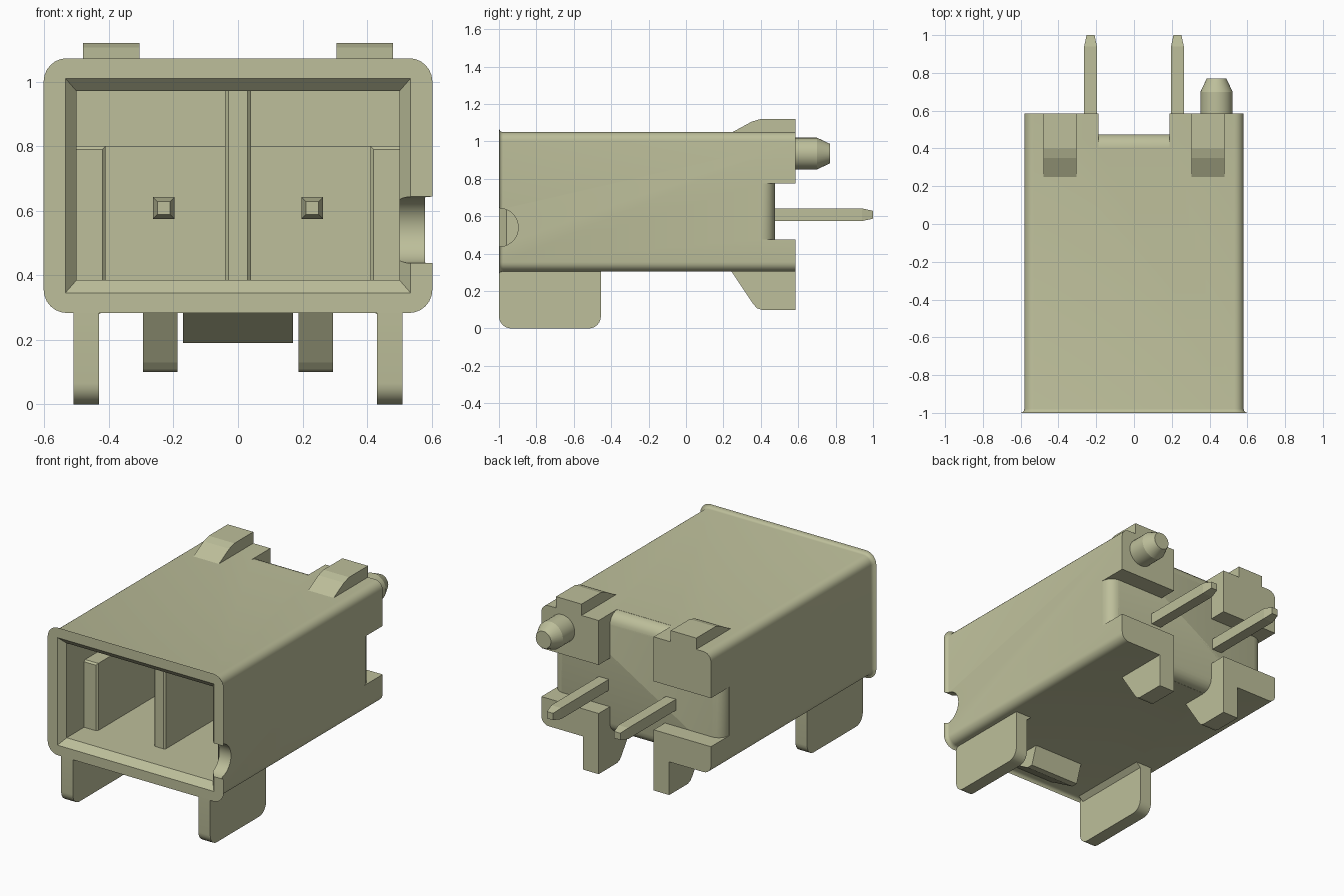
import bpy, bmesh, math
from mathutils import Matrix, Vector

old = bpy.data.objects.get("Cube")
if old:
    bpy.data.objects.remove(old, do_unlink=True)

COLOUR = (0.51, 0.52, 0.325, 1)
plastic = bpy.data.materials.new("beige plastic")
plastic.use_nodes = True
plastic.diffuse_color = COLOUR
plastic.node_tree.nodes["Principled BSDF"].inputs["Base Color"].default_value = COLOUR


def finish(name, bm):
    bmesh.ops.recalc_face_normals(bm, faces=bm.faces)
    mesh = bpy.data.meshes.new(name)
    bm.to_mesh(mesh)
    bm.free()
    mesh.materials.append(plastic)
    ob = bpy.data.objects.new(name, mesh)
    bpy.context.collection.objects.link(ob)
    return ob


def bevel(bm, test, width, segments):
    edges = [e for e in bm.edges if test(*[v.co for v in e.verts])]
    bmesh.ops.bevel(bm, geom=edges, offset=width, segments=segments,
                    affect='EDGES', profile=0.5)


def loft(rings):
    """Rectangles (y, x0, x1, z0, z1) joined along y."""
    bm = bmesh.new()
    loops = [[bm.verts.new(p) for p in
              ((x0, y, z0), (x1, y, z0), (x1, y, z1), (x0, y, z1))]
             for y, x0, x1, z0, z1 in rings]
    for a, b in zip(loops, loops[1:]):
        for i in range(4):
            j = (i + 1) % 4
            bm.faces.new((a[i], a[j], b[j], b[i]))
    bm.faces.new(loops[0])
    bm.faces.new(loops[-1])
    return bm


def box(x0, x1, y0, y1, z0, z1):
    return loft([(y0, x0, x1, z0, z1), (y1, x0, x1, z0, z1)])


def extrude_x(points, x0, x1):
    """Side profile of (y, z) points extruded across x."""
    bm = bmesh.new()
    face = bm.faces.new([bm.verts.new((x0, y, z)) for y, z in points])
    out = bmesh.ops.extrude_face_region(bm, geom=[face])["geom"]
    bmesh.ops.translate(bm, vec=(x1 - x0, 0, 0),
                        verts=[v for v in out if isinstance(v, bmesh.types.BMVert)])
    return bm


def cut(target, bm):
    cutter = finish("cutter", bm)
    cutter.hide_render = True
    mod = target.modifiers.new("cut", 'BOOLEAN')
    mod.operation, mod.object, mod.solver = 'DIFFERENCE', cutter, 'EXACT'
    bpy.context.view_layer.objects.active = target
    bpy.ops.object.modifier_apply(modifier=mod.name)
    bpy.data.objects.remove(cutter, do_unlink=True)


def smooth(ob, angle=35):
    bpy.ops.object.select_all(action='DESELECT')
    ob.select_set(True)
    bpy.context.view_layer.objects.active = ob
    bpy.ops.object.shade_smooth_by_angle(angle=math.radians(angle))


def along_y(a, b):
    return abs(a.y - b.y) > 0.1


# Housing: rounded box with a chamfered socket, side notch and crossed rear slots
W, BOTTOM, TOP, BACK = 0.58, 0.305, 1.05, 0.585
bm = box(-W, W, -1, BACK, BOTTOM, TOP)
bevel(bm, along_y, 0.05, 6)
bevel(bm, lambda a, b: max(a.y, b.y) < -0.99, 0.022, 4)
housing = finish("housing", bm)
cut(housing, loft([(-1.04, -0.57, 0.57, 0.305, 1.05),
                   (-0.96, -0.5, 0.5, 0.385, 0.97),
                   (0.3, -0.5, 0.5, 0.385, 0.97)]))
cut(housing, box(-1, 1, 0.405, 1, 0.475, 0.775))
cut(housing, box(-0.188, 0.188, 0.405, 1, 0, 2))
bm = bmesh.new()
bmesh.ops.create_cone(bm, cap_ends=True, segments=48, radius1=0.103, radius2=0.103,
                      depth=0.3, matrix=Matrix.Translation((0.6, -1, 0.54))
                      @ Matrix.Rotation(math.pi / 2, 4, 'Y'))
cut(housing, bm)
smooth(housing)

# Rear wall bulging between the four corner posts
bm = box(-W + 0.001, W - 0.001, 0.32, 0.475, BOTTOM + 0.001, TOP - 0.001)
bevel(bm, along_y, 0.05, 4)
bevel(bm, lambda a, b: min(a.y, b.y) > 0.47, 0.069, 5)
smooth(finish("rear_wall", bm), 50)

# Socket interior: stepped inner wall, centre rib and side ribs
finish("inner_step", box(-0.5, 0.5, 0.2, 0.31, 0.38, 0.8))
finish("centre_rib", loft([(-0.77, -0.03, 0.03, 0.38, 0.975),
                           (-0.76, -0.04, 0.04, 0.38, 0.975),
                           (0.31, -0.04, 0.04, 0.38, 0.975)]))

# Ramp under the front
finish("front_ramp", extrude_x([(-0.96, 0.31), (-0.76, 0.19),
                                (-0.72, 0.19), (-0.68, 0.31)], -0.17, 0.17))

ear = [(0.24, 1.045), (0.35, 1.105), (0.4, 1.12), (BACK, 1.12), (BACK, 1.03), (0.24, 1.03)]
foot = [(0.24, 0.31), (0.36, 0.13), (0.38, 0.108), (0.405, 0.1), (BACK, 0.1), (BACK, 0.31)]

for side, s in (("left", 1), ("right", -1)):
    def span(a, b):
        return sorted((s * a, s * b))

    # Side rib with a chamfered front
    finish(side + "_side_rib", loft([(-0.79, *span(0.42, 0.505), 0.38, 0.79),
                                     (-0.78, *span(0.41, 0.505), 0.38, 0.8),
                                     (0.31, *span(0.41, 0.505), 0.38, 0.8)]))

    # Front leg plate with rounded lower corners and an inner gusset
    bm = box(*span(0.43, 0.51), -1, -0.455, 0, 0.33)
    bevel(bm, lambda a, b: max(a.z, b.z) < 0.01 and abs(a.x - b.x) > 0.01, 0.065, 6)
    smooth(finish(side + "_front_leg", bm))
    bm = loft([(-1 + 0.025, *span(0.395, 0.44), 0.27, 0.32),
               (-0.455, *span(0.395, 0.44), 0.27, 0.32)])
    for v in bm.verts:
        if v.co.z < 0.3 and abs(v.co.x) < 0.42:
            v.co.z = 0.31
    finish(side + "_leg_gusset", bm)

    # Rear ear and foot on the corner posts
    finish(side + "_rear_ear", extrude_x(ear, *span(0.305, 0.48)))
    finish(side + "_rear_foot", extrude_x(foot, *span(0.188, 0.295)))

    # Square contact pin with tapered ends
    x, z = s * 0.23, 0.608
    finish(side + "_pin", loft([(y, x - r, x + r, z - r, z + r) for y, r in
                                ((-0.4, 0.02), (-0.34, 0.034), (0.94, 0.034), (1, 0.021))]))

# Round locating peg with a tapered tip
bm = bmesh.new()
profile = [(0, 0.55), (0.085, 0.55), (0.085, 0.7), (0.052, 0.77), (0, 0.77)]
verts = [bm.verts.new((r, y, 0)) for r, y in profile]
edges = [bm.edges.new(p) for p in zip(verts, verts[1:])]
bmesh.ops.spin(bm, geom=verts + edges, cent=(0, 0, 0), axis=(0, 1, 0),
               angle=2 * math.pi, steps=32)
bmesh.ops.remove_doubles(bm, verts=bm.verts, dist=0.0005)
bmesh.ops.translate(bm, verts=bm.verts, vec=Vector((0.437, 0, 0.935)))
smooth(finish("locating_peg", bm), 20)
